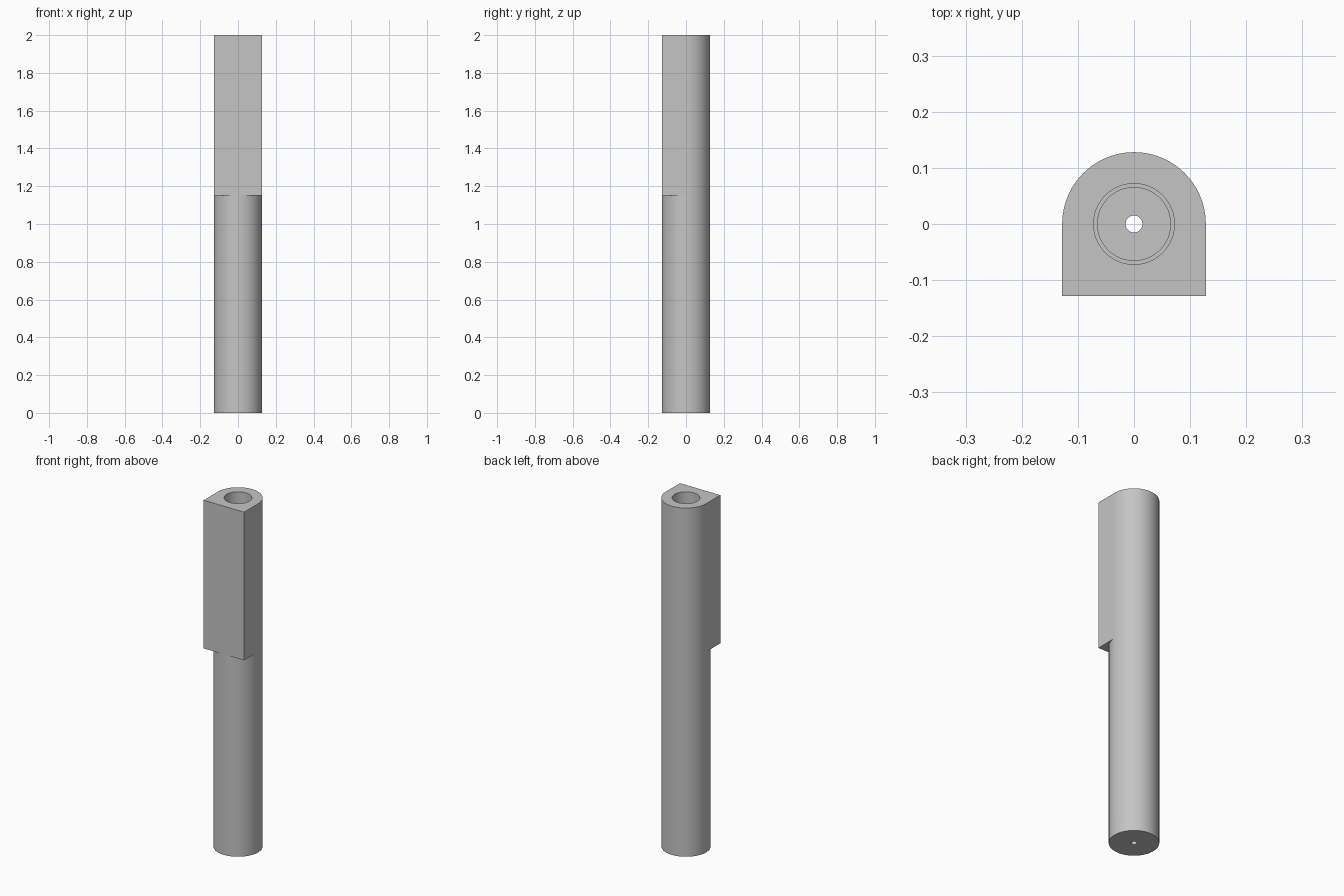
import bpy
import bmesh
import math

cube = bpy.data.objects.get("Cube")
if cube:
    bpy.data.objects.remove(cube, do_unlink=True)

SIDES = 96
RADIUS = 0.128
SHOULDER = 1.15
HEIGHT = 2.0


def section(radius, z, squared=False):
    """Ring of points; a squared ring has a round back and a square front."""
    points = []
    for i in range(SIDES):
        a = 2 * math.pi * i / SIDES
        x, y = math.cos(a), math.sin(a)
        scale = radius
        if squared and i > SIDES // 2:
            scale = radius / max(abs(x), abs(y))
        points.append((x * scale, y * scale, z))
    return points


# Closed skin: up the outside, over the rim, down the stepped bore, out the bottom
sections = [
    section(RADIUS, 0),
    section(RADIUS, SHOULDER),
    section(RADIUS, SHOULDER, squared=True),
    section(RADIUS, HEIGHT, squared=True),
    section(0.072, HEIGHT),
    section(0.072, SHOULDER),
    section(0.065, SHOULDER),
    section(0.065, 0.1),
    section(0.015, 0.1),
    section(0.015, 0),
]

bm = bmesh.new()
rings = [[bm.verts.new(p) for p in s] for s in sections]
for lower, upper in zip(rings, rings[1:] + rings[:1]):
    for i in range(SIDES):
        j = (i + 1) % SIDES
        bm.faces.new((lower[i], lower[j], upper[j], upper[i]))
bmesh.ops.remove_doubles(bm, verts=bm.verts, dist=1e-6)
bmesh.ops.recalc_face_normals(bm, faces=bm.faces)

mesh = bpy.data.meshes.new("bored_post")
bm.to_mesh(mesh)
bm.free()
post = bpy.data.objects.new("bored_post", mesh)
bpy.context.collection.objects.link(post)

# Plain grey finish
grey = bpy.data.materials.new("plain grey")
grey.use_nodes = True
colour = (0.56, 0.56, 0.56, 1)
grey.diffuse_color = colour
grey.node_tree.nodes["Principled BSDF"].inputs["Base Color"].default_value = colour
mesh.materials.append(grey)

# Smooth curves, sharp edges
bpy.ops.object.select_all(action="DESELECT")
post.select_set(True)
bpy.context.view_layer.objects.active = post
bpy.ops.object.shade_smooth_by_angle(angle=math.radians(30))
